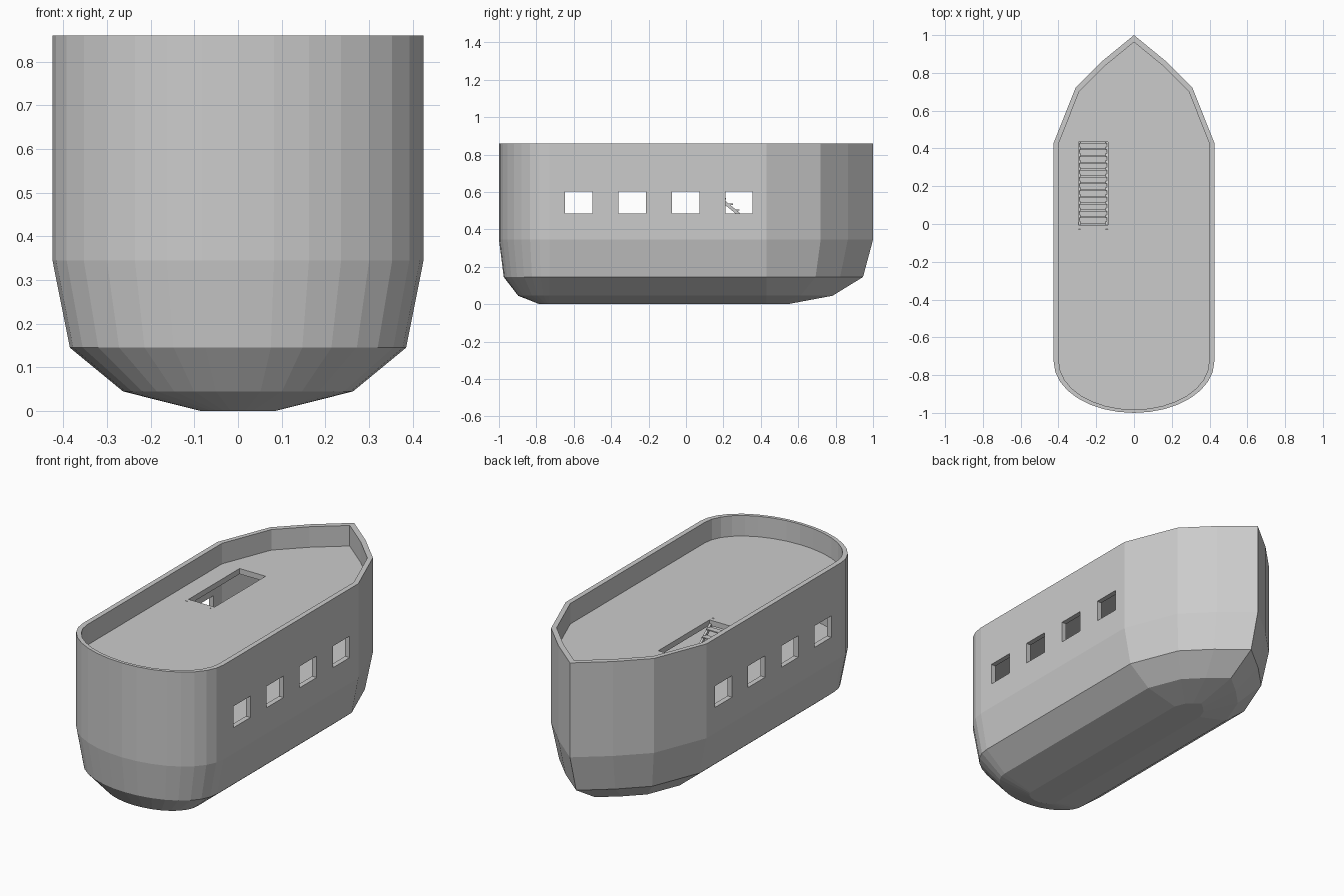
import bpy, bmesh, math
from mathutils import Vector

cube = bpy.data.objects.get("Cube")
if cube:
    bpy.data.objects.remove(cube)

grey = bpy.data.materials.new("plain_grey")
grey.use_nodes = True
COLOR = (0.6, 0.6, 0.6, 1)
grey.diffuse_color = COLOR
grey.node_tree.nodes["Principled BSDF"].inputs["Base Color"].default_value = COLOR

HALF, SHOULDER, QUARTER = 0.425, 0.43, -0.73   # half beam, start of bow, start of stern
DECK, FLOOR, RIM = 0.748, 0.36, 0.86
INNER = 0.935


def make(name, bm):
    bmesh.ops.recalc_face_normals(bm, faces=bm.faces)
    mesh = bpy.data.meshes.new(name)
    bm.to_mesh(mesh)
    bm.free()
    mesh.materials.append(grey)
    obj = bpy.data.objects.new(name, mesh)
    bpy.context.collection.objects.link(obj)
    return obj


def outline(s):
    """Plan outline; bow and stern shrink towards the straight middle part."""
    side = [(0.165, 0.865), (0.31, 0.72), (HALF, SHOULDER)]
    for k in range(8):
        a = math.radians(11.25 * k)
        side.append((HALF * math.cos(a), QUARTER - 0.27 * math.sin(a)))
    pts = [(0, 1)] + side + [(0, -1)] + [(-x, y) for x, y in reversed(side)]
    return [(x * s, y + (s - 1) * (y - min(max(y, QUARTER), SHOULDER))) for x, y in pts]


def loft(name, levels):
    """Skin a stack of (scale, height) outlines and cap both ends."""
    bm = bmesh.new()
    rings = [[bm.verts.new((x, y, z)) for x, y in outline(s)] for s, z in levels]
    for a, b in zip(rings, rings[1:]):
        for i in range(len(a)):
            j = (i + 1) % len(a)
            bm.faces.new((a[i], a[j], b[j], b[i]))
    bm.faces.new(rings[0])
    bm.faces.new(rings[-1])
    return make(name, bm)


def add_box(bm, lo, hi):
    lo, hi = Vector(lo), Vector(hi)
    new = bmesh.ops.create_cube(bm, size=1)["verts"]
    bmesh.ops.scale(bm, vec=hi - lo, verts=new)
    bmesh.ops.translate(bm, vec=(lo + hi) / 2, verts=new)


def cut(obj, boxes):
    bm = bmesh.new()
    for lo, hi in boxes:
        add_box(bm, lo, hi)
    cutter = make("cutter", bm)
    cutter.hide_render = True
    mod = obj.modifiers.new("cut", 'BOOLEAN')
    mod.operation, mod.solver, mod.object = 'DIFFERENCE', 'EXACT', cutter
    bpy.context.view_layer.objects.active = obj
    bpy.ops.object.modifier_apply(modifier=mod.name)
    bpy.data.objects.remove(cutter)


# Hull: keel, bilge, sides, rim, inner wall and cabin floor
hull = loft("hull", [(0.2, 0), (0.62, 0.045), (0.906, 0.145), (1, 0.345),
                     (1, RIM), (INNER, RIM), (INNER, FLOOR)])

# Four square windows through both sides
cut(hull, [((-1, y - 0.073, 0.485), (1, y + 0.073, 0.602))
           for y in (-0.573, -0.288, -0.002, 0.283)])

# Deck with the stair opening
deck = loft("deck", [(INNER + 0.005, DECK - 0.03), (INNER + 0.005, DECK)])
LEFT, RIGHT, TOP, END = -0.295, -0.138, -0.005, 0.435
cut(deck, [((LEFT, TOP, 0.6), (RIGHT, END, 0.8))])

# Stair stringers: slanted boards from the deck to the cabin floor
SLOPE = (DECK - FLOOR) / 0.47


def stair_z(y):
    return DECK + 0.002 - SLOPE * (y + 0.03)


bm = bmesh.new()
for x in (LEFT, RIGHT - 0.012):
    ends = [(-0.03, 0), (END, 0), (END, -0.022), (-0.03, -0.022)]
    face = bm.faces.new([bm.verts.new((x, y, stair_z(y) + d)) for y, d in ends])
    new = bmesh.ops.extrude_face_region(bm, geom=[face])["geom"]
    bmesh.ops.translate(bm, vec=(0.012, 0, 0),
                        verts=[v for v in new if isinstance(v, bmesh.types.BMVert)])
make("stair_stringers", bm)

# Stair treads
bm = bmesh.new()
STEPS = 12
for i in range(STEPS):
    y = 0.002 + i * 0.036
    z = stair_z(y + 0.01)
    add_box(bm, (LEFT + 0.006, y, z - 0.006), (RIGHT - 0.006, y + 0.032, z))
make("stair_treads", bm)
